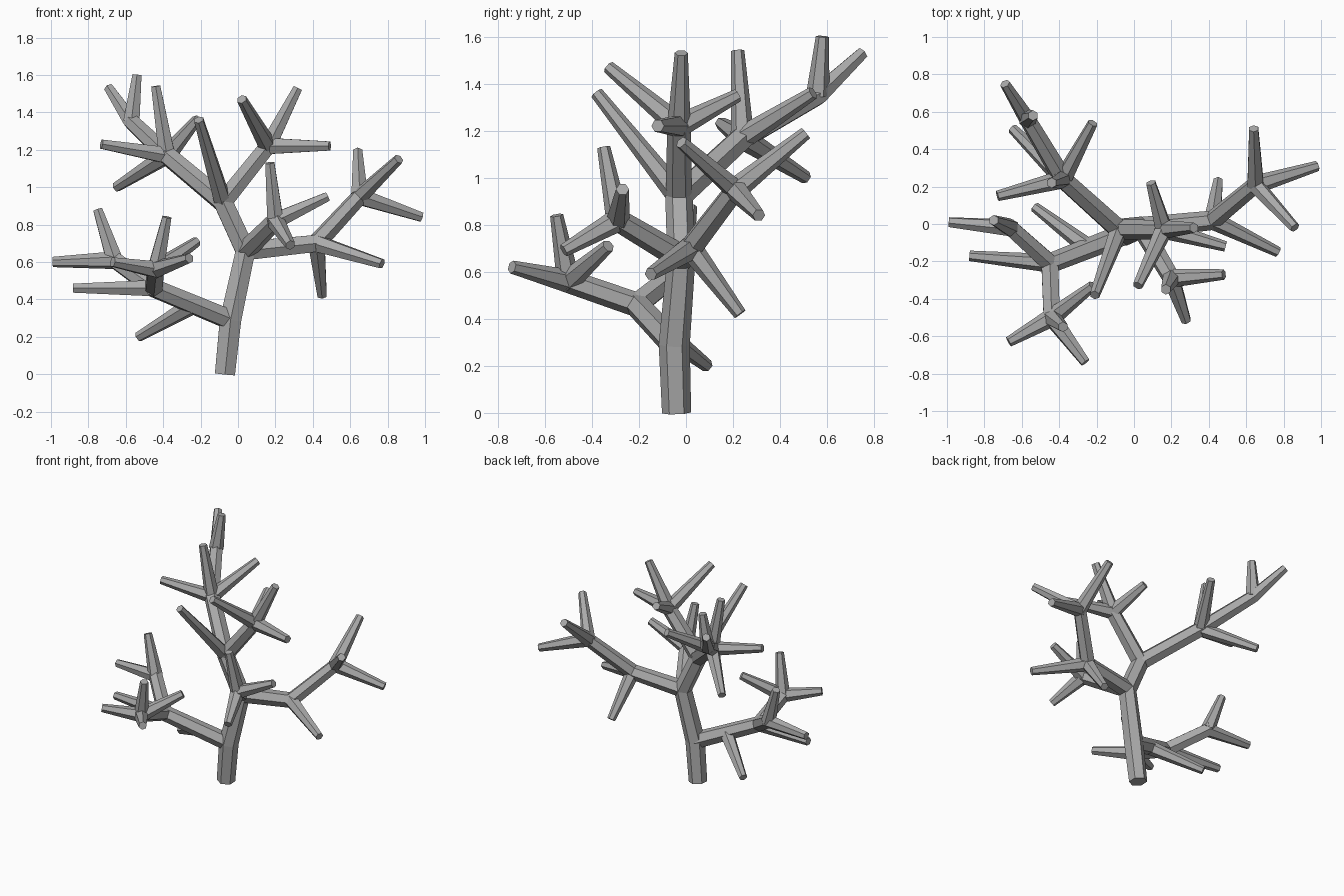
import bpy
import bmesh
import math
from mathutils import Vector

SIDES = 6
TWIG_BASE = 0.05
TWIG_TIP = 0.028

default_cube = bpy.data.objects.get("Cube")
if default_cube:
    bpy.data.objects.remove(default_cube, do_unlink=True)

# Single bark material
bark = bpy.data.materials.new("grey_bark")
bark.use_nodes = True
bark_colour = (0.4, 0.4, 0.4, 1.0)
bark.diffuse_color = bark_colour
bark.node_tree.nodes["Principled BSDF"].inputs["Base Color"].default_value = bark_colour


def limb(name, points, radii):
    """Sweep a tapering polygon along a path, with mitred bends."""
    points = [Vector(p) for p in points]
    directions = [(b - a).normalized() for a, b in zip(points, points[1:])]
    bm = bmesh.new()
    rings = []
    direction = directions[0]
    helper = Vector((1, 0, 0)) if abs(direction.x) < 0.8 else Vector((0, 0, 1))
    side = direction.cross(helper).normalized()
    for i, (centre, radius) in enumerate(zip(points, radii)):
        following = directions[min(i, len(directions) - 1)]
        normal = (direction + following).normalized()
        other = direction.cross(side)
        ring = []
        for k in range(SIDES):
            angle = math.tau * k / SIDES
            offset = (side * math.cos(angle) + other * math.sin(angle)) * radius
            offset -= direction * (offset.dot(normal) / direction.dot(normal))
            ring.append(bm.verts.new(centre + offset))
        rings.append(ring)
        side = direction.rotation_difference(following) @ side
        direction = following
    for low, high in zip(rings, rings[1:]):
        for k in range(SIDES):
            n = (k + 1) % SIDES
            bm.faces.new((low[k], low[n], high[n], high[k]))
    bm.faces.new(list(reversed(rings[0])))
    bm.faces.new(rings[-1])
    bmesh.ops.recalc_face_normals(bm, faces=bm.faces)
    mesh = bpy.data.meshes.new(name)
    bm.to_mesh(mesh)
    bm.free()
    mesh.materials.append(bark)
    obj = bpy.data.objects.new(name, mesh)
    bpy.context.collection.objects.link(obj)
    return obj


def twigs(name, joint, *tips):
    """Fan straight tapering twigs out of one joint."""
    for number, tip in enumerate(tips, 1):
        limb(f"{name}_{number}", (joint, tip), (TWIG_BASE, TWIG_TIP))


# Joints where the limbs divide
root = (-0.07, -0.04, 0)
low_fork = (-0.04, -0.05, 0.29)
mid_fork = (0.04, -0.02, 0.66)
high_fork = (-0.08, -0.03, 0.92)
low_joint = (-0.45, -0.21, 0.46)
low_side_joint = (-0.66, -0.02, 0.61)
low_front_joint = (-0.44, -0.5, 0.56)
right_joint = (0.42, 0.02, 0.7)
right_end_joint = (0.65, 0.21, 0.95)
front_joint = (0.2, -0.29, 0.82)
upper_joint = (0.16, -0.03, 1.22)
back_joint = (-0.38, 0.24, 1.17)
back_end_joint = (-0.57, 0.56, 1.35)

# Trunk running on into the high back bough
limb("trunk", (root, low_fork, mid_fork, high_fork, back_joint, back_end_joint,
               (-0.69, 0.75, 1.53)),
     (0.062, 0.066, 0.06, 0.058, 0.054, 0.046, TWIG_TIP))

# Boughs
limb("low_bough", (low_fork, low_joint, low_side_joint, (-0.99, 0.01, 0.6)),
     (0.058, 0.053, 0.048, TWIG_TIP))
limb("low_front_bough", (low_joint, low_front_joint), (0.052, 0.05))
limb("right_bough", (mid_fork, right_joint, right_end_joint, (0.86, -0.02, 1.15)),
     (0.058, 0.052, 0.046, TWIG_TIP))
limb("front_bough", (mid_fork, front_joint), (0.055, 0.048))
limb("upper_bough", (high_fork, upper_joint), (0.056, 0.05))

# Twigs at the ends of the boughs
twigs("low_under_twig", (-0.24, -0.13, 0.37), (-0.53, 0.09, 0.2))
twigs("low_twig", low_joint, (-0.88, -0.17, 0.46))
twigs("low_side_twig", low_side_joint, (-0.75, 0.02, 0.88))
twigs("low_front_twig", low_front_joint,
      (-0.26, -0.74, 0.62), (-0.38, -0.55, 0.84),
      (-0.22, -0.33, 0.71), (-0.67, -0.63, 0.6))
twigs("right_twig", right_joint, (0.77, -0.15, 0.59), (0.45, 0.23, 0.42))
twigs("right_end_twig", right_end_joint, (0.64, 0.51, 1.19), (0.98, 0.31, 0.84))
twigs("front_twig", front_joint,
      (0.17, -0.35, 1.13), (0.28, -0.52, 0.69), (0.48, -0.27, 0.95))
twigs("upper_twig", upper_joint, (0.02, -0.33, 1.47), (0.32, -0.02, 1.53),
      (0.49, -0.12, 1.22), (0.09, 0.22, 1.35))
twigs("high_front_twig", high_fork, (-0.21, -0.38, 1.36))
twigs("back_twig", back_joint, (-0.44, 0.22, 1.54), (-0.73, 0.15, 1.23),
      (-0.65, 0.51, 1.0), (-0.22, 0.54, 1.36))
twigs("back_end_twig", back_end_joint, (-0.54, 0.58, 1.6))
